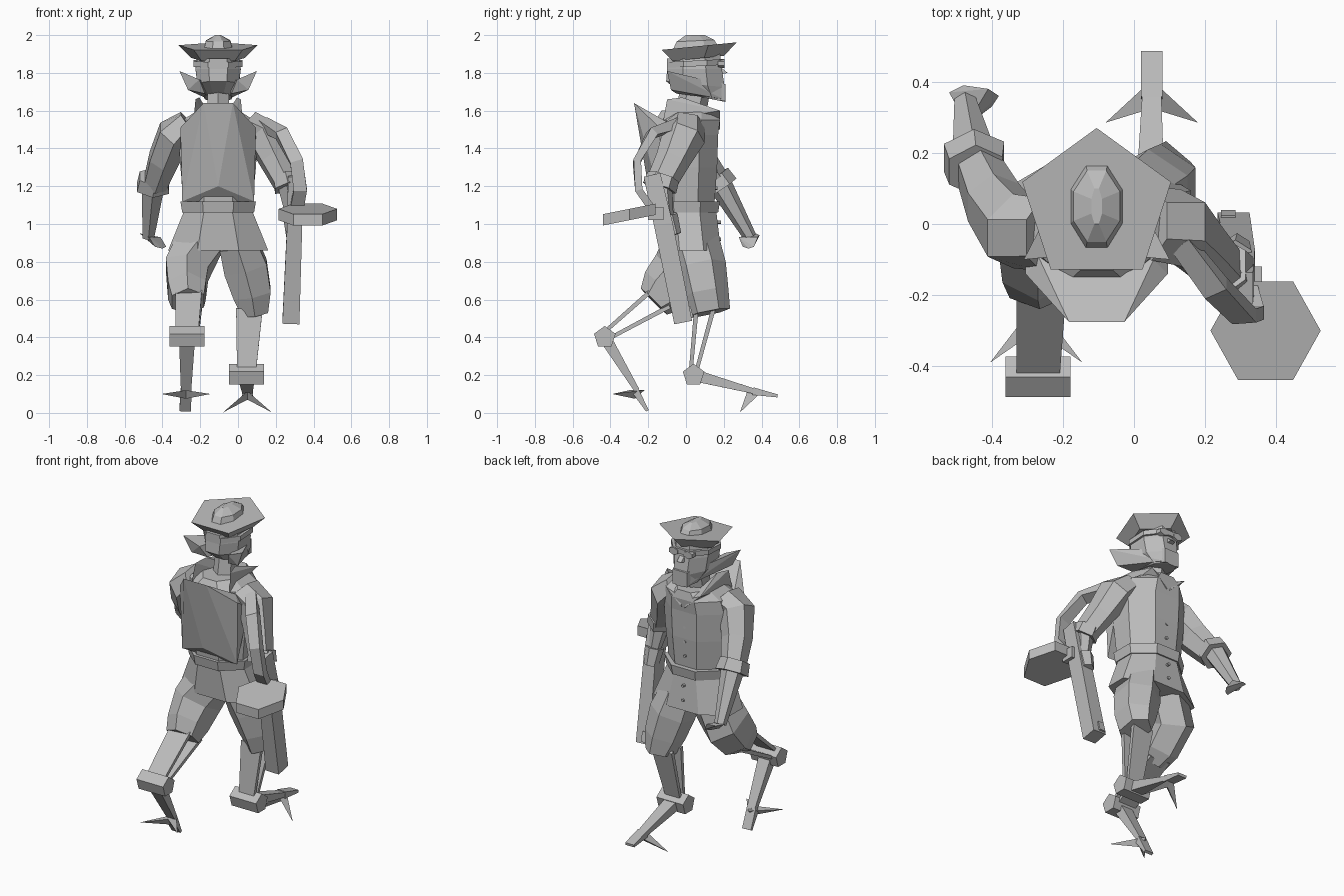
import bpy, bmesh, math
from mathutils import Vector

cube = bpy.data.objects.get("Cube")
if cube:
    bpy.data.objects.remove(cube, do_unlink=True)

GREY = (.5, .5, .5, 1)
grey = bpy.data.materials.new("plain grey")
grey.use_nodes = True
grey.diffuse_color = GREY
grey.node_tree.nodes["Principled BSDF"].inputs["Base Color"].default_value = GREY
MID = -.105  # centre line of the body


def finish(name, bm):
    bmesh.ops.recalc_face_normals(bm, faces=bm.faces)
    mesh = bpy.data.meshes.new(name)
    bm.to_mesh(mesh)
    bm.free()
    mesh.materials.append(grey)
    obj = bpy.data.objects.new(name, mesh)
    bpy.context.collection.objects.link(obj)


def skin(name, loops):
    """Bridge equal-length point loops and cap both ends."""
    bm = bmesh.new()
    rows = [[bm.verts.new(p) for p in loop] for loop in loops]
    n = len(rows[0])
    for low, high in zip(rows, rows[1:]):
        for i in range(n):
            j = (i + 1) % n
            bm.faces.new((low[i], low[j], high[j], high[i]))
    bm.faces.new(rows[0][::-1])
    bm.faces.new(rows[-1])
    finish(name, bm)


def stack(name, rings, n=8, phase=None, x=MID):
    """Loft of level rings: z, y centre, half width, half depth, tilt."""
    start = math.pi / n if phase is None else phase
    grow = 1 / math.cos(math.pi / n) if phase is None else 1
    loops = []
    for z, y, rx, ry, tilt in rings:
        loop = []
        for i in range(n):
            a = start + math.tau * i / n
            dy = math.sin(a) * ry * grow
            loop.append((x + math.cos(a) * rx * grow, y + dy, z + tilt * dy))
        loops.append(loop)
    skin(name, loops)


def limb(name, joints, n=6):
    """Loft along joints: point, half width across x, half depth."""
    pts = [Vector(j[0]) for j in joints]
    grow = 1 / math.cos(math.pi / n)
    angles = [math.pi / n + math.tau * i / n for i in range(n)]
    loops = []
    for k, (p, rx, ry) in enumerate(joints):
        t = (pts[min(k + 1, len(pts) - 1)] - pts[max(k - 1, 0)]).normalized()
        u = Vector((1, 0, 0))
        u = (u - t * u.dot(t)).normalized()
        v = t.cross(u)
        loops.append([pts[k] + u * math.cos(a) * rx * grow + v * math.sin(a) * ry * grow
                      for a in angles])
    skin(name, loops)


def hull(name, points):
    bm = bmesh.new()
    for p in points:
        bm.verts.new(p)
    res = bmesh.ops.convex_hull(bm, input=bm.verts)
    inner = list({v for v in res["geom_interior"] if v.is_valid})
    bmesh.ops.delete(bm, geom=inner, context='VERTS')
    finish(name, bm)


def paired(points):
    """Points given as half width, y, z, repeated on both sides of the body."""
    return [(MID + s * x, y, z) for s in (-1, 1) for x, y, z in points]


# Hat
stack("hat_brim", [(1.875, .05, .15, .15, .1), (1.94, .05, .22, .22, .1)], 5, math.pi / 2)
stack("hat_crown", [(1.93, .05, .075, .12, .08), (1.97, .05, .065, .1, .05),
                    (2, .05, .015, .05, 0)])

# Head and face
stack("head", [(1.67, .09, .07, .12, -.2), (1.74, .05, .11, .155, -.1),
               (1.82, .045, .12, .145, 0), (1.89, .04, .11, .14, .1)])
stack("goggle_band", [(1.835, .05, .13, .15, .05), (1.865, .05, .13, .15, .05)])
stack("neck", [(1.55, .02, .06, .07, 0), (1.72, .05, .055, .07, 0)], 6)
hull("beard", paired([(.07, .14, 1.76), (.05, .21, 1.74), (.05, .21, 1.65), (.07, .1, 1.67)]))
hull("nose", paired([(.015, .16, 1.85), (.025, .17, 1.79), (.015, .22, 1.8)]))
for side, word in ((-1, "right"), (1, "left")):
    def at(x, y, z):
        return (MID + side * x, y, z)
    # Whiskers swept out and back from the jaw
    hull(word + "_whisker", [at(.05, .2, 1.66), at(.05, .2, 1.74), at(.205, -.1, 1.81),
                             at(.16, -.08, 1.71), at(.1, -.09, 1.765), at(.07, -.05, 1.69)])
    limb(word + "_eyeglass", [(at(.05, .17, 1.85), .03, .02), (at(.05, .205, 1.85), .03, .02)])
    # Collar wings
    hull(word + "_collar", [at(.12, -.1, 1.66), at(.12, .18, 1.6), at(.01, .18, 1.5),
                            at(.13, -.12, 1.55), at(.1, -.02, 1.67), at(.03, .17, 1.56)])

# Jacket
stack("jacket", [(1.1, 0, .18, .15, 0), (1.3, 0, .2, .165, 0), (1.47, 0, .21, .17, 0),
                 (1.55, .01, .19, .17, 0), (1.6, .02, .11, .15, 0)])
hull("back_cape", paired([(.078, -.275, 1.64), (.2, -.14, 1.51), (.16, -.1, 1.54),
                          (.19, -.13, 1.12), (.2, -.03, 1.45), (0, -.2, 1.2)]))
stack("belt", [(1.06, .005, .19, .165, 0), (1.12, .005, .2, .175, 0)])
stack("jacket_skirt", [(.86, .03, .265, .155, 0), (1.07, .01, .18, .15, 0)])
for i in range(7):
    z = .92 + i * .09
    if i != 2:
        y = .18 if i < 2 else .162
        limb("button_" + str(i), [((MID, y - .02, z), .008, .008), ((MID, y + .006, z), .008, .008)])

# Right arm, swinging ahead
limb("right_sleeve", [((-.26, -.03, 1.53), .07, .09), ((-.34, -.02, 1.47), .085, .1),
                      ((-.395, .06, 1.34), .075, .085), ((-.44, .16, 1.21), .06, .07)])
limb("right_cuff", [((-.445, .15, 1.25), .075, .075), ((-.45, .19, 1.19), .085, .08)])
limb("right_forearm", [((-.45, .18, 1.21), .06, .055), ((-.475, .34, .93), .03, .03)])
hull("right_hand", [(-.52, .37, .95), (-.48, .39, .94), (-.47, .28, .93), (-.4, .33, .87),
                    (-.38, .36, .88), (-.41, .38, .93), (-.44, .3, .88)])

# Left arm, hanging back
limb("left_sleeve", [((.05, 0, 1.53), .07, .09), ((.13, -.01, 1.47), .085, .1),
                     ((.19, -.07, 1.34), .07, .08), ((.25, -.13, 1.22), .06, .07)])
limb("left_cuff", [((.25, -.12, 1.25), .065, .075), ((.265, -.14, 1.19), .07, .08)])
limb("left_forearm", [((.26, -.13, 1.21), .05, .05), ((.29, -.1, 1.02), .03, .03)])
limb("left_hand", [((.285, -.1, 1.04), .045, .05), ((.29, -.07, .94), .035, .04)])

# Slung weapon with its strap
limb("strap", [((.13, -.05, 1.53), .03, .03), ((.23, -.18, 1.48), .035, .025),
               ((.31, -.26, 1.33), .035, .02), ((.33, -.25, 1.18), .035, .02),
               ((.31, -.18, 1.08), .035, .02)], 4)
limb("long_bar", [((.3, -.18, 1.26), .035, .045), ((.3, -.12, 1), .04, .05),
                  ((.28, -.015, .48), .045, .048)], 4)
limb("bar_tip", [((.265, .01, .56), .02, .015), ((.265, .025, .5), .02, .015)], 4)
stack("drum", [(1.02, -.3, .155, .16, .2), (1.08, -.3, .155, .16, .2)], 6, 0, .37)
hull("drum_mount", [(x, y, z) for x in (.26, .36) for y in (-.2, -.12) for z in (1.02, 1.09)])

# Breeches
limb("left_breeches", [((.0, .04, .9), .1, .12), ((.04, .075, .77), .115, .12),
                       ((.075, .1, .63), .1, .11), ((.09, .12, .53), .07, .1)])
limb("right_breeches", [((-.2, .02, .9), .12, .12), ((-.27, -.01, .76), .115, .145),
                        ((-.27, -.11, .65), .1, .125), ((-.265, -.17, .59), .085, .085)])

# Shins, each an open frame of two flat bars meeting at the joint
for gap, word in ((-.045, "rear"), (.045, "front")):
    limb("left_shin_" + word, [((.06, .1 + gap, .55), .07, .012),
                               ((.045, .04 + gap / 3, .22), .05, .01)], 4)
    limb("right_shin_" + word, [((-.26, -.13 + gap, .61 - gap), .07, .012),
                                ((-.27, -.42 + gap / 3, .41 - gap / 3), .06, .01)], 4)

# Backward joints with the thin rods below them
for word, x, y, z, end in (("left", .045, .04, .2, (.05, .36, .115)),
                           ("right", -.27, -.43, .4, (-.275, -.26, .12))):
    pentagon = [(math.sin(a) * .06, math.cos(a) * .06)
                for a in (math.tau * i / 5 for i in range(5))]
    skin(word + "_joint", [[(x + s, y + dy, z + dz) for dy, dz in pentagon]
                           for s in (-.092, .092)])
    limb(word + "_ankle_rod", [((x, y, z), .042, .032), (end, .027, .014)], 4)


def claws(word, base, toe, spread, drop):
    bx, by, bz = base
    limb(word + "_main_toe", [(base, .03, .02), (toe, .03, .008)], 4)
    for s, tag in ((-1, "outer"), (1, "inner")):
        tip = (bx + s * .13, by + spread, bz + drop)
        hull(word + "_" + tag + "_claw", [(bx, by - .03, bz), (bx, by + .05, bz),
                                          (bx, by, bz - .045), tip])


claws("left", (.05, .355, .115), (.05, .485, .09), -.07, -.113)
claws("right", (-.275, -.27, .12), (-.28, -.205, .012), -.12, -.02)
